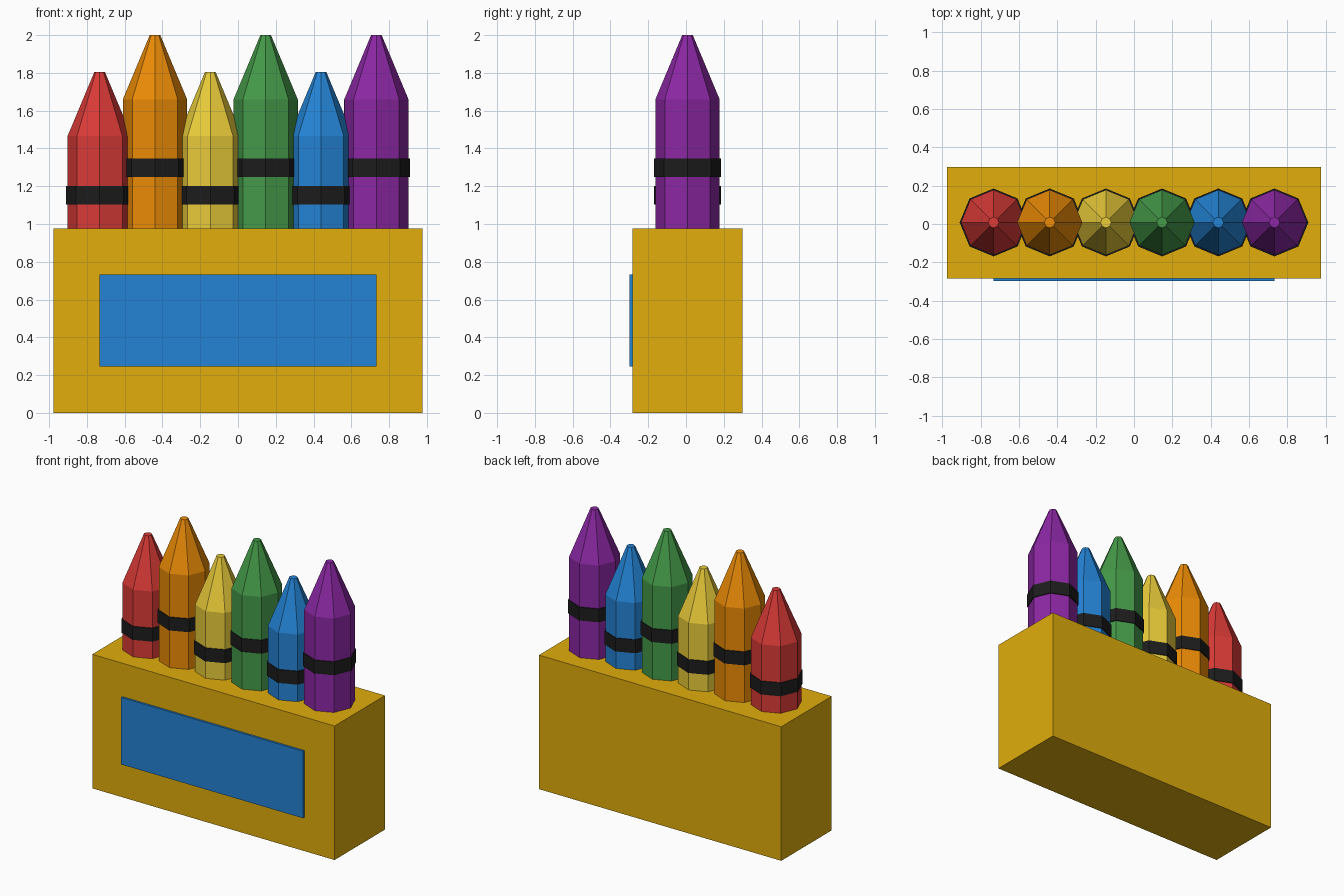
import bpy, bmesh
from math import cos, sin, pi

if "Cube" in bpy.data.objects:
    bpy.data.objects.remove(bpy.data.objects["Cube"])

CY = 0.008  # depth centre of box and crayons


def material(name, rgb):
    """Material from 0-255 display colour, converted to linear."""
    m = bpy.data.materials.new(name)
    m.diffuse_color = [(c / 255) ** 2.2 for c in rgb] + [1.0]
    m.use_nodes = True
    m.node_tree.nodes["Principled BSDF"].inputs["Base Color"].default_value = m.diffuse_color
    return m


def finish(bm, name, mat):
    bmesh.ops.recalc_face_normals(bm, faces=bm.faces)
    me = bpy.data.meshes.new(name)
    bm.to_mesh(me)
    bm.free()
    me.materials.append(mat)
    ob = bpy.data.objects.new(name, me)
    bpy.context.collection.objects.link(ob)
    return ob


def box(name, lo, hi, mat):
    bm = bmesh.new()
    bmesh.ops.create_cube(bm, size=1)
    for v in bm.verts:
        v.co = [l + (c + 0.5) * (h - l) for c, l, h in zip(v.co, lo, hi)]
    return finish(bm, name, mat)


def lathe(name, x, profile, mat, sides=8):
    """Closed faceted solid from (radius, height) rings."""
    bm = bmesh.new()
    rings = [[bm.verts.new((x + r * cos(2 * pi * i / sides),
                            CY + r * sin(2 * pi * i / sides), z))
              for i in range(sides)] for r, z in profile]
    for a, b in zip(rings, rings[1:]):
        for i in range(sides):
            j = (i + 1) % sides
            bm.faces.new((a[i], a[j], b[j], b[i]))
    bm.faces.new(rings[0])
    bm.faces.new(rings[-1])
    return finish(bm, name, mat)


# Carton and front label
blue = material("blue", (40, 130, 212))
box("carton", (-0.976, -0.283, 0), (0.976, 0.298, 0.976),
    material("carton_yellow", (224, 172, 20)))
box("front_label", (-0.732, -0.298, 0.245), (0.732, -0.275, 0.733), blue)

# Crayons alternate short and tall, each with a dark band
band_mat = material("band_black", (34, 34, 34))
colours = [
    ("red", material("red", (217, 61, 58))),
    ("orange", material("orange", (235, 138, 14))),
    ("yellow", material("yellow", (232, 202, 60))),
    ("green", material("green", (70, 152, 74))),
    ("blue", blue),
    ("purple", material("purple", (139, 44, 163))),
]
for i, (name, mat) in enumerate(colours):
    x = (i - 2.5) * 0.293
    lift = 0.195 * (i % 2)
    lathe(name + "_crayon", x,
          [(0.17, 0.004), (0.17, 1.465 + lift), (0.028, 1.805 + lift)], mat)
    dz = 0.147 * (i % 2)
    lathe(name + "_band", x, [(0.177, 1.103 + dz), (0.177, 1.2 + dz)], band_mat)
